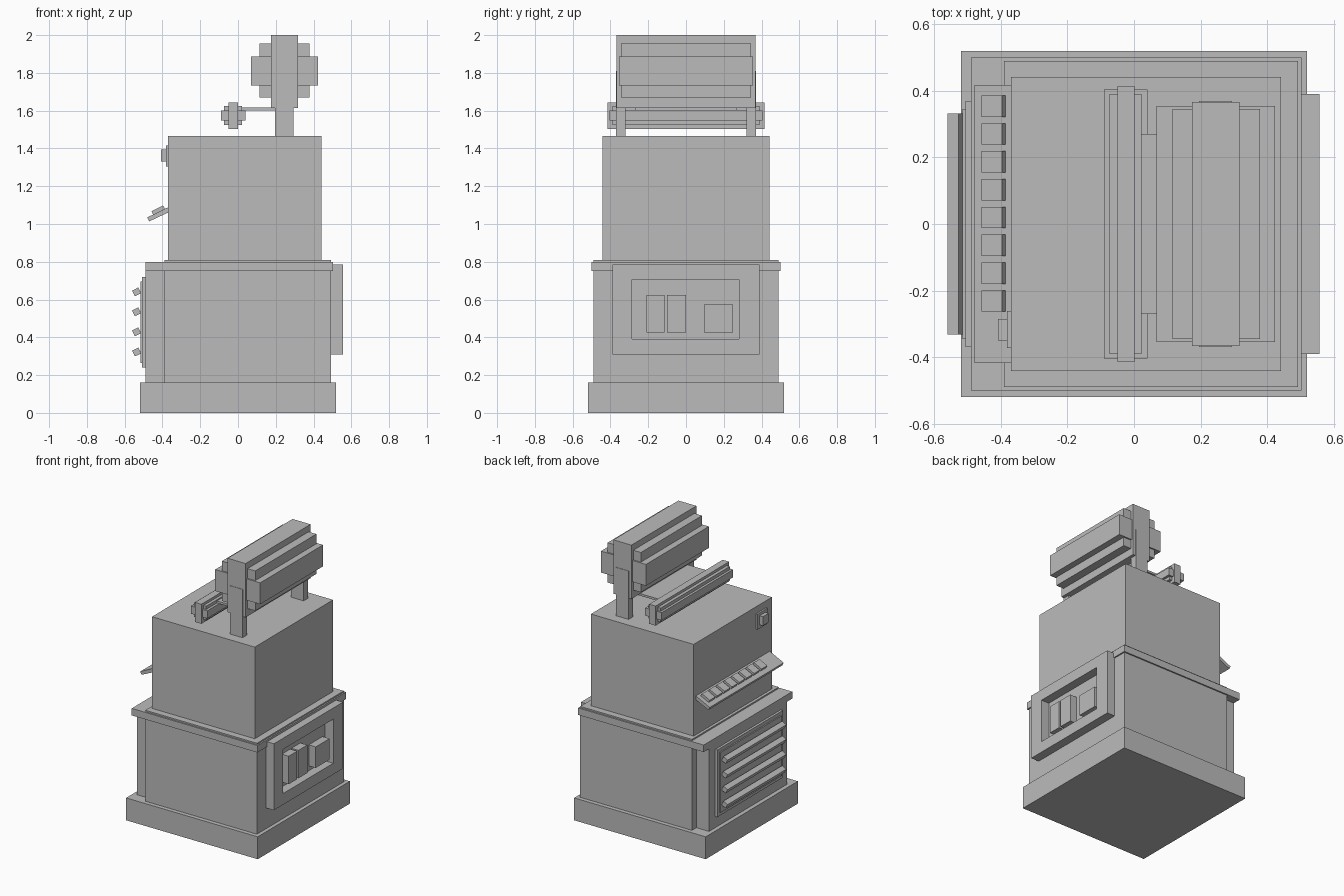
import bpy, bmesh, math
from mathutils import Matrix, Vector

if "Cube" in bpy.data.objects:
    bpy.data.objects.remove(bpy.data.objects["Cube"])

grey = bpy.data.materials.new("plain grey")
grey.diffuse_color = (0.5, 0.5, 0.5, 1)
grey.use_nodes = True
grey.node_tree.nodes["Principled BSDF"].inputs["Base Color"].default_value = grey.diffuse_color


def add_mesh(name, bm):
    bmesh.ops.recalc_face_normals(bm, faces=bm.faces)
    me = bpy.data.meshes.new(name)
    bm.to_mesh(me)
    bm.free()
    me.materials.append(grey)
    ob = bpy.data.objects.new(name, me)
    bpy.context.collection.objects.link(ob)
    return ob


def box(name, x, y, z):
    """Box from (min, max) ranges."""
    bm = bmesh.new()
    size = Matrix.Diagonal((x[1] - x[0], y[1] - y[0], z[1] - z[0], 1))
    mid = Vector((sum(x) / 2, sum(y) / 2, sum(z) / 2))
    bmesh.ops.create_cube(bm, size=1, matrix=Matrix.Translation(mid) @ size)
    return add_mesh(name, bm)


def bar(name, profile, y):
    """Extrude an x-z profile along y."""
    bm = bmesh.new()
    a = [bm.verts.new((px, y[0], pz)) for px, pz in profile]
    b = [bm.verts.new((px, y[1], pz)) for px, pz in profile]
    bm.faces.new(a)
    bm.faces.new(b[::-1])
    n = len(a)
    for i in range(n):
        bm.faces.new((a[i], a[(i + 1) % n], b[(i + 1) % n], b[i]))
    return add_mesh(name, bm)


def sym(v):
    return (-v, v)


# Cabinet
box("base_plinth", sym(0.52), sym(0.52), (0, 0.16))
box("lower_cabinet", (-0.39, 0.493), sym(0.49), (0.16, 0.81))
box("lower_cabinet_side", (-0.49, -0.39), sym(0.44), (0.16, 0.75))
box("cabinet_trim", (-0.49, 0.503), sym(0.50), (0.75, 0.80))
box("upper_cabinet", (-0.37, 0.442), sym(0.442), (0.81, 1.465))

# Vent panel with tilted slats
box("vent_panel", (-0.507, -0.49), sym(0.37), (0.24, 0.72))
box("vent_inset", (-0.516, -0.507), sym(0.345), (0.265, 0.695))
for i, z in enumerate((0.641, 0.536, 0.43, 0.323)):
    bar(f"vent_slat_{i + 1}",
        [(-0.561, z + 0.006), (-0.528, z + 0.023), (-0.513, z - 0.008), (-0.546, z - 0.024)],
        sym(0.332))

# Framed recess with three blocks
bm = bmesh.new()
loops = []
for x in (0.49, 0.557):
    for y0, y1, z0, z1 in ((-0.39, 0.39, 0.31, 0.785), (-0.285, 0.28, 0.39, 0.705)):
        loops.append([bm.verts.new((x, y, z)) for y, z in
                      ((y0, z0), (y1, z0), (y1, z1), (y0, z1))])
for p, q in ((0, 1), (2, 3), (0, 2), (1, 3)):
    for i in range(4):
        j = (i + 1) % 4
        bm.faces.new((loops[p][i], loops[p][j], loops[q][j], loops[q][i]))
add_mesh("recess_frame", bm)
for i, (y, top) in enumerate((((-0.21, -0.115), 0.625), ((-0.10, 0.0), 0.625), ((0.095, 0.25), 0.575))):
    box(f"recess_block_{i + 1}", (0.49, 0.548), y, (0.425, top))

# Tilted key shelf and its eight keys
bar("key_shelf", [(-0.48, 1.035), (-0.36, 1.093), (-0.36, 1.065), (-0.47, 1.014)], sym(0.418))
for i in range(8):
    y = 0.354 - i * 0.0836
    bar(f"key_{i + 1}", [(-0.458, 1.068), (-0.397, 1.098), (-0.384, 1.078), (-0.447, 1.045)],
        (y - 0.032, y + 0.032))

# Switch
box("switch_plate", (-0.382, -0.37), (-0.373, -0.262), (1.305, 1.415))
box("switch_button", (-0.408, -0.382), (-0.35, -0.285), (1.33, 1.395))

# Large drum on two posts, made of crossing boxes
box("drum_tall", (0.175, 0.317), sym(0.367), (1.615, 2.0))
box("drum_middle", (0.115, 0.378), sym(0.345), (1.67, 1.955))
box("drum_wide", (0.068, 0.424), sym(0.355), (1.733, 1.886))
for name, s in (("front", -1), ("back", 1)):
    box(f"drum_post_{name}", (0.195, 0.295), sorted((s * 0.32, s * 0.37)), (1.465, 1.81))

# Small roller and the sheet joining it to the drum
box("roller_tall", (-0.05, 0.001), sym(0.415), (1.503, 1.643))
box("roller_middle", (-0.073, 0.022), sym(0.39), (1.524, 1.625))
box("roller_wide", (-0.09, 0.04), sym(0.404), (1.547, 1.602))
box("joining_sheet", (0.0, 0.25), sym(0.27), (1.602, 1.617))
